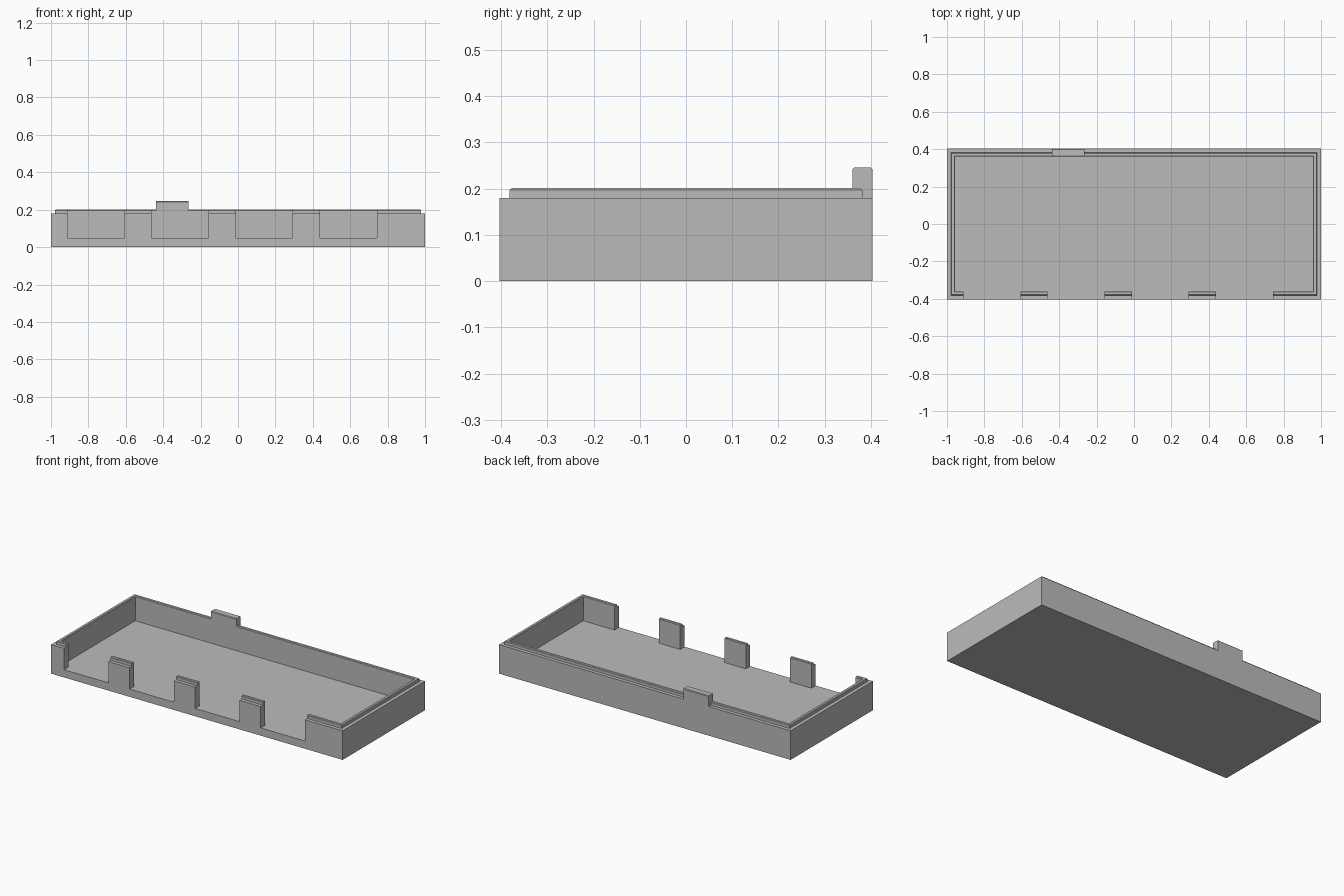
import bpy
import bmesh

cube = bpy.data.objects.get("Cube")
if cube:
    bpy.data.objects.remove(cube, do_unlink=True)

HALF_X, HALF_Y = 1.0, 0.403
FLOOR, RIM, LIP_TOP, TAB_TOP = 0.048, 0.18, 0.201, 0.246
STEP, WALL, CHAMFER = 0.0215, 0.043, 0.004

grey = bpy.data.materials.new("plain grey")
grey.use_nodes = True
grey.diffuse_color = (0.5, 0.5, 0.5, 1)
grey.node_tree.nodes["Principled BSDF"].inputs["Base Color"].default_value = (0.5, 0.5, 0.5, 1)


def finish(name, bm):
    bmesh.ops.recalc_face_normals(bm, faces=bm.faces)
    mesh = bpy.data.meshes.new(name)
    bm.to_mesh(mesh)
    bm.free()
    mesh.materials.append(grey)
    obj = bpy.data.objects.new(name, mesh)
    bpy.context.collection.objects.link(obj)
    return obj


def add_prism(bm, profile, x0, x1):
    """Extrude a (y, z) profile along x."""
    ends = [[bm.verts.new((x, y, z)) for y, z in profile] for x in (x0, x1)]
    for end in ends:
        bm.faces.new(end)
    for i in range(len(profile)):
        j = (i + 1) % len(profile)
        bm.faces.new((ends[0][i], ends[0][j], ends[1][j], ends[1][i]))


def apply_boolean(target, tool, operation):
    mod = target.modifiers.new(operation.title(), 'BOOLEAN')
    mod.operation = operation
    mod.solver = 'EXACT'
    mod.object = tool
    bpy.context.view_layer.objects.active = target
    bpy.ops.object.modifier_apply(modifier=mod.name)
    bpy.data.objects.remove(tool, do_unlink=True)


# Tray: rectangular loops climb the outer wall, over the stepped lip, down to the floor
section = [(0, 0), (0, RIM), (STEP, RIM), (STEP, LIP_TOP - CHAMFER),
           (STEP + CHAMFER, LIP_TOP), (WALL - CHAMFER, LIP_TOP),
           (WALL, LIP_TOP - CHAMFER), (WALL, FLOOR)]
bm = bmesh.new()
loops = []
for inset, z in section:
    x, y = HALF_X - inset, HALF_Y - inset
    loops.append([bm.verts.new(p) for p in
                  ((-x, -y, z), (x, -y, z), (x, y, z), (-x, y, z))])
for low, high in zip(loops, loops[1:]):
    for i in range(4):
        j = (i + 1) % 4
        bm.faces.new((low[i], low[j], high[j], high[i]))
bm.faces.new(loops[0])
bm.faces.new(loops[-1])
tray = finish("tray", bm)

# Four openings through the front wall, down to the floor
bm = bmesh.new()
opening = [(-0.5, FLOOR), (-0.3, FLOOR), (-0.3, 0.3), (-0.5, 0.3)]
for i in range(4):
    start = -0.912 + i * 0.45
    add_prism(bm, opening, start, start + 0.304)
cutter = finish("opening_cutter", bm)
cutter.hide_render = True
apply_boolean(tray, cutter, 'DIFFERENCE')

# Raised tab on the back wall
bm = bmesh.new()
inner = HALF_Y - WALL
add_prism(bm, [(inner, RIM - 0.05), (HALF_Y, RIM - 0.05),
               (HALF_Y, TAB_TOP - CHAMFER), (HALF_Y - CHAMFER, TAB_TOP),
               (inner + CHAMFER, TAB_TOP), (inner, TAB_TOP - CHAMFER)],
          -0.438, -0.264)
apply_boolean(tray, finish("back_tab", bm), 'UNION')
